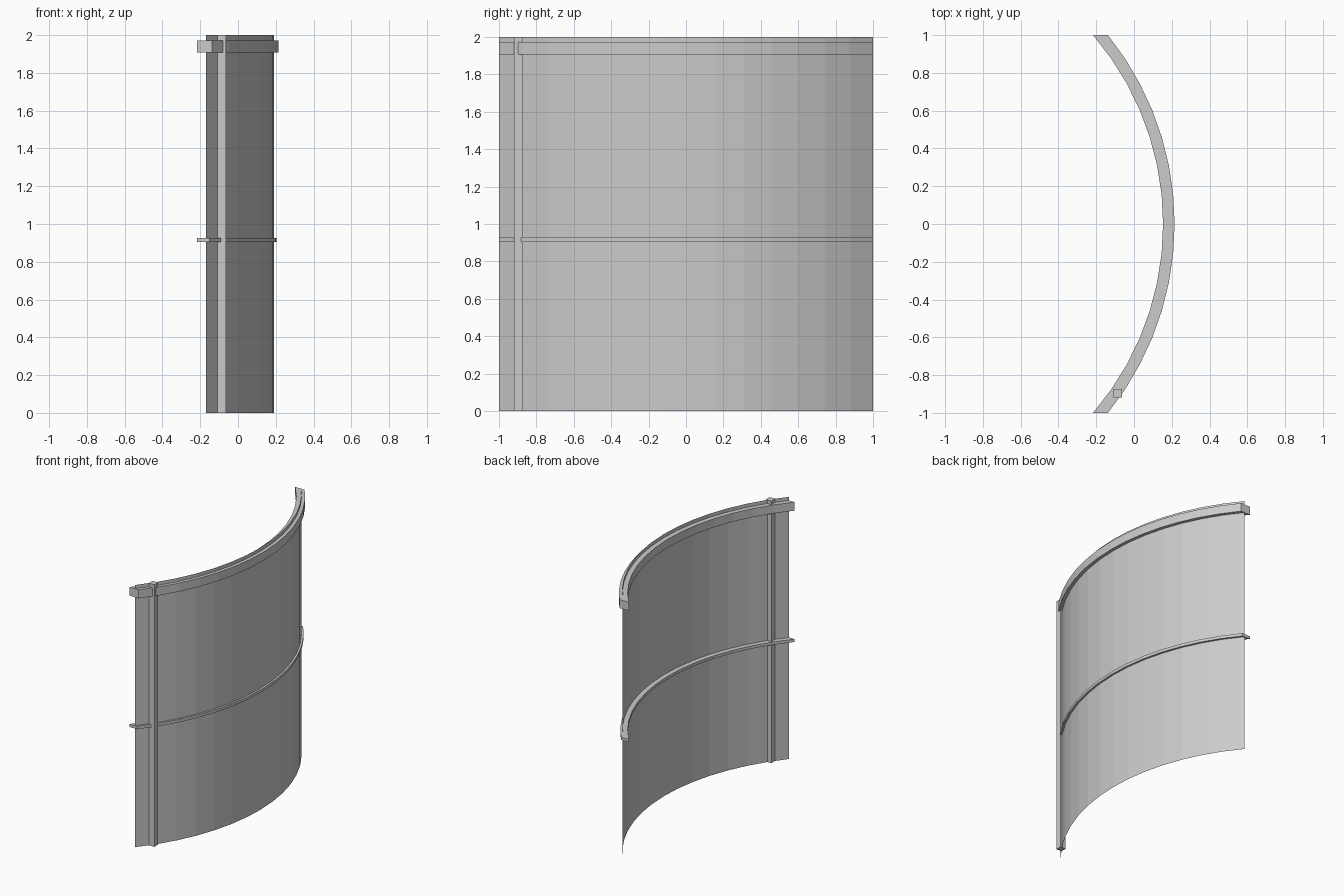
import bpy, bmesh, math

if "Cube" in bpy.data.objects:
    bpy.data.objects.remove(bpy.data.objects["Cube"])

CX = -1.379          # x of the shared arc centre
SEG = 14             # flat facets along the curve


def arc(radius):
    """Points on an arc that ends at y = -1 and y = 1."""
    half = math.asin(1 / radius)
    angles = [-half + 2 * half * i / SEG for i in range(SEG + 1)]
    return [(CX + radius * math.cos(a), radius * math.sin(a)) for a in angles]


def finish(bm, name):
    bmesh.ops.recalc_face_normals(bm, faces=bm.faces)
    mesh = bpy.data.meshes.new(name)
    bm.to_mesh(mesh)
    bm.free()
    obj = bpy.data.objects.new(name, mesh)
    bpy.context.collection.objects.link(obj)
    return obj


def sweep(name, section, closed):
    """Sweep a (radius, z) cross-section along the arc."""
    bm = bmesh.new()
    rows = [[bm.verts.new((x, y, z)) for x, y in arc(r)] for r, z in section]
    n = len(rows)
    for j in range(n if closed else n - 1):
        a, b = rows[j], rows[(j + 1) % n]
        for i in range(SEG):
            bm.faces.new((a[i], a[i + 1], b[i + 1], b[i]))
    if closed:
        for i in (0, SEG):
            bm.faces.new([row[i] for row in rows])
    return finish(bm, name)


def rail(name, r0, r1, z0, z1):
    return sweep(name, [(r0, z0), (r1, z0), (r1, z1), (r0, z1)], True)


# Thin curved sheet
sweep("curved_panel", [(1.569, 0), (1.569, 2)], False)

# Horizontal rails wrapping both sides of the sheet
rail("top_rail", 1.533, 1.594, 1.907, 1.972)
rail("middle_rail", 1.533, 1.584, 0.905, 0.927)

# Square upright post near one end
bm = bmesh.new()
bmesh.ops.create_cube(bm, size=1)
bmesh.ops.scale(bm, vec=(0.046, 0.046, 2), verts=bm.verts)
bmesh.ops.translate(bm, vec=(-0.086, -0.896, 1), verts=bm.verts)
finish(bm, "upright_post")
